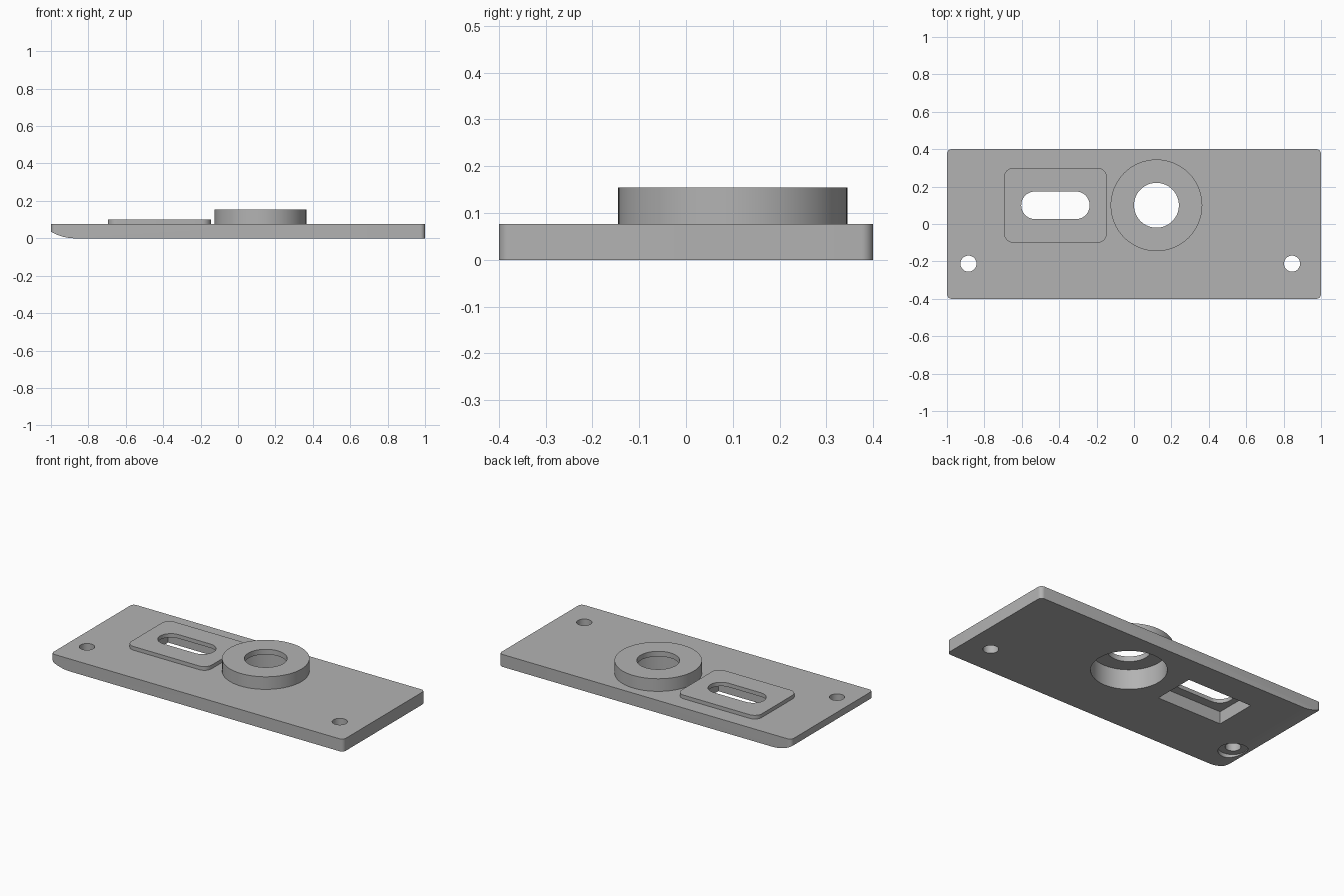
import bpy, bmesh
from math import sin, cos, pi, asin

cube = bpy.data.objects.get("Cube")
if cube:
    bpy.data.objects.remove(cube, do_unlink=True)

metal = bpy.data.materials.new("plain grey metal")
metal.use_nodes = True
GREY = (0.45, 0.45, 0.45, 1)
metal.diffuse_color = GREY
metal.node_tree.nodes["Principled BSDF"].inputs["Base Color"].default_value = GREY

TOP, BOSS_TOP, PAD_TOP = 0.077, 0.155, 0.1
BOSS, SLOT = (0.12, 0.1), (-0.42, 0.1)


def prism(name, points, vector):
    """Extrude a closed outline of 3D points along a vector."""
    bm = bmesh.new()
    face = bm.faces.new([bm.verts.new(p) for p in points])
    ext = bmesh.ops.extrude_face_region(bm, geom=[face])
    verts = [g for g in ext["geom"] if isinstance(g, bmesh.types.BMVert)]
    bmesh.ops.translate(bm, verts=verts, vec=vector)
    bmesh.ops.recalc_face_normals(bm, faces=bm.faces)
    mesh = bpy.data.meshes.new(name)
    bm.to_mesh(mesh)
    bm.free()
    mesh.materials.append(metal)
    obj = bpy.data.objects.new(name, mesh)
    bpy.context.collection.objects.link(obj)
    return obj


def rounded(name, centre, half_x, half_y, radius, z0, z1, steps=8):
    """Upright block with rounded corners."""
    points = []
    for quarter, (sx, sy) in enumerate([(1, 1), (-1, 1), (-1, -1), (1, -1)]):
        for i in range(steps + 1):
            a = (quarter + i / steps) * pi / 2
            p = (centre[0] + sx * (half_x - radius) + radius * cos(a),
                 centre[1] + sy * (half_y - radius) + radius * sin(a), z0)
            if not points or max(abs(p[k] - points[-1][k]) for k in (0, 1)) > 1e-5:
                points.append(p)
    if max(abs(points[0][k] - points[-1][k]) for k in (0, 1)) < 1e-5:
        points.pop()
    return prism(name, points, (0, 0, z1 - z0))


def disc(name, centre, radius, z0, z1, sides=64):
    points = [(centre[0] + radius * cos(2 * pi * i / sides),
               centre[1] + radius * sin(2 * pi * i / sides), z0) for i in range(sides)]
    return prism(name, points, (0, 0, z1 - z0))


def block(name, centre, half_x, half_y, z0, z1):
    points = [(centre[0] + sx * half_x, centre[1] + sy * half_y, z0)
              for sx, sy in [(1, 1), (-1, 1), (-1, -1), (1, -1)]]
    return prism(name, points, (0, 0, z1 - z0))


def combine(target, tool, operation):
    bpy.context.view_layer.objects.active = target
    mod = target.modifiers.new(operation.lower(), "BOOLEAN")
    mod.operation, mod.object, mod.solver = operation, tool, "EXACT"
    bpy.ops.object.modifier_apply(modifier=mod.name)
    bpy.data.objects.remove(tool, do_unlink=True)


# Base plate with rounded corners
plate = rounded("mounting_plate", (0, 0), 1, 0.4, 0.025, 0, TOP)

# Curved underside at the right end
length, height = 0.13, 0.035
radius = (length ** 2 + height ** 2) / (2 * height)
sweep = asin(length * 1.1 / radius)
arc = [(-1 + length - radius * sin(sweep * i / 12), -1,
        radius - radius * cos(sweep * i / 12)) for i in range(13)]
side = [(-1.2, -1, arc[-1][2]), (-1.2, -1, -0.1), (-1 + length, -1, -0.1)]
combine(plate, prism("end_curve_cutter", arc + side, (0, 2, 0)), "DIFFERENCE")

# Raised pad and round boss
combine(plate, rounded("raised_pad", SLOT, 0.275, 0.2, 0.05, 0.04, PAD_TOP), "UNION")
combine(plate, disc("round_boss", BOSS, 0.245, 0.04, BOSS_TOP, 96), "UNION")

# Through holes, and wider recesses from below
cutters = [
    disc("boss_recess", BOSS, 0.21, -0.1, 0.123, 96),
    disc("boss_hole", BOSS, 0.12, -0.2, 0.3),
    block("slot_recess", SLOT, 0.22, 0.13, -0.1, TOP - 0.001),
    rounded("slot_hole", SLOT, 0.183, 0.074, 0.074, -0.2, 0.3, 12),
    disc("right_screw_recess", (-0.885, -0.212), 0.083, -0.1, 0.025, 48),
    disc("right_screw_hole", (-0.885, -0.212), 0.043, -0.2, 0.3, 40),
    disc("left_screw_hole", (0.845, -0.212), 0.043, -0.2, 0.3, 40),
]
for cutter in cutters:
    combine(plate, cutter, "DIFFERENCE")

# Smooth curved walls, crisp edges
bpy.ops.object.select_all(action="DESELECT")
plate.select_set(True)
bpy.context.view_layer.objects.active = plate
bpy.ops.object.shade_smooth_by_angle(angle=pi / 6)
